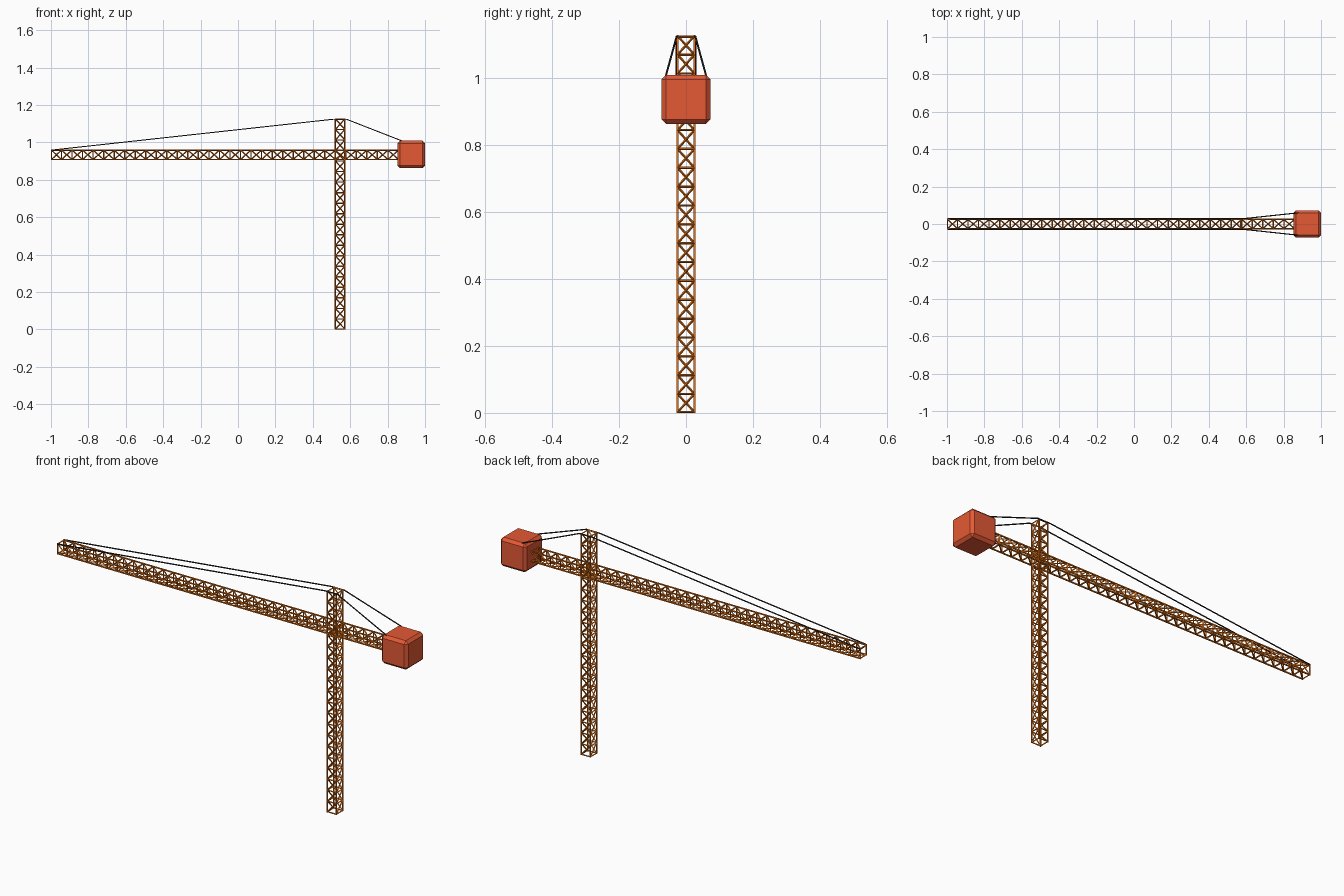
import bpy, bmesh
from mathutils import Vector, Matrix
from math import pi

if "Cube" in bpy.data.objects:
    bpy.data.objects.remove(bpy.data.objects["Cube"])


def material(name, rgb):
    m = bpy.data.materials.new(name)
    m.diffuse_color = (*rgb, 1)
    m.use_nodes = True
    m.node_tree.nodes["Principled BSDF"].inputs["Base Color"].default_value = m.diffuse_color
    return m


ORANGE = material("orange_paint", (0.78, 0.16, 0.005))
RED = material("red_paint", (0.78, 0.10, 0.035))
BLACK = material("dark_cable", (0.02, 0.02, 0.02))


def finish(name, bm, mat):
    me = bpy.data.meshes.new(name)
    bm.to_mesh(me)
    bm.free()
    me.materials.append(mat)
    ob = bpy.data.objects.new(name, me)
    bpy.context.collection.objects.link(ob)
    return ob


def bar(bm, a, b, t, turn=0):
    """Square bar of thickness t from a to b, turned about its own axis."""
    a, b = Vector(a), Vector(b)
    d = b - a
    z = d.normalized()
    ref = Vector((0, 1, 0)) if abs(z.y) < 0.6 else Vector((0, 0, 1))
    x = ref.cross(z).normalized()
    rot = Matrix((x, z.cross(x), z)).transposed().to_4x4() @ Matrix.Rotation(turn, 4, 'Z')
    size = Matrix.Diagonal((t, t, d.length, 1))
    bmesh.ops.create_cube(bm, size=1, matrix=Matrix.Translation((a + b) / 2) @ rot @ size)


def lattice(name, start, axis, u, v, half, bay, count, chord=0.0055, brace=0.005):
    """Square lattice girder; diagonals of opposite sides cross each other."""
    bm = bmesh.new()
    start, axis, u, v = map(Vector, (start, axis, u, v))
    h = half - chord / 2
    corners = [u * sx * h + v * sy * h for sx, sy in ((-1, -1), (1, -1), (1, 1), (-1, 1))]
    end = start + axis * bay * count
    inset = axis * chord / 2
    for i, c in enumerate(corners):
        n = corners[(i + 1) % 4]
        bar(bm, start + c, end + c, chord)
        for k in range(count + 1):
            p = start + axis * bay * k
            if k == 0:
                p = p + inset
            elif k == count:
                p = p - inset
            bar(bm, p + c, p + n, brace, pi / 4)
            if k < count:
                q = start + axis * bay * (k + 1)
                bar(bm, p + c, q + n, brace, pi / 4)
    return finish(name, bm, ORANGE)


X, Y, Z = (1, 0, 0), (0, 1, 0), (0, 0, 1)
BAY = 0.0563
TOWER_X = 0.546

# Tower mast and horizontal jib
lattice("tower_mast", (TOWER_X, 0, 0), Z, X, Y, 0.028, BAY, 20)
lattice("jib", (-1, 0, 0.934), X, Y, Z, 0.0275, BAY, 33)

# Chamfered counterweight
bm = bmesh.new()
bmesh.ops.create_cube(bm, size=1, matrix=Matrix.Translation((0.926, 0, 0.936))
                      @ Matrix.Diagonal((0.148, 0.147, 0.147, 1)))
bmesh.ops.bevel(bm, geom=bm.edges[:], offset=0.014, segments=1, affect='EDGES')
finish("counterweight", bm, RED)

# Stay cables running over the mast head
for side, s in (("front", -1), ("back", 1)):
    cu = bpy.data.curves.new("stay_cable_" + side, 'CURVE')
    cu.dimensions = '3D'
    cu.bevel_depth = 0.003
    cu.bevel_resolution = 1
    cu.use_fill_caps = True
    pts = [(-0.998, 0.028, 0.959), (0.508, 0.028, 1.124),
           (0.58, 0.028, 1.124), (0.88, 0.06, 1.007)]
    sp = cu.splines.new('POLY')
    sp.points.add(len(pts) - 1)
    for p, (x, y, z) in zip(sp.points, pts):
        p.co = (x, y * s, z, 1)
    cu.materials.append(BLACK)
    bpy.context.collection.objects.link(bpy.data.objects.new("stay_cable_" + side, cu))
